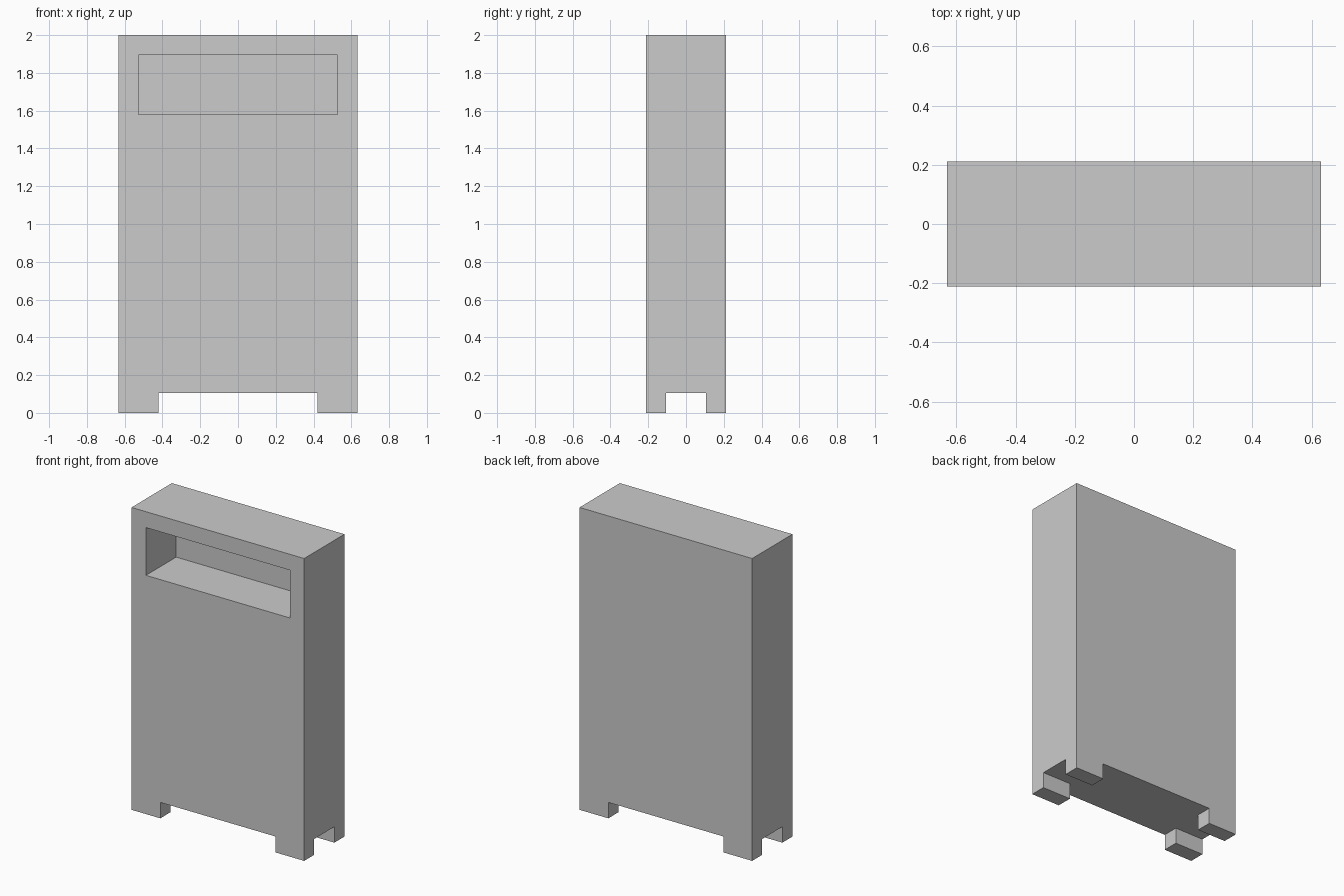
import bpy

if "Cube" in bpy.data.objects:
    bpy.data.objects.remove(bpy.data.objects["Cube"])

U = 2 / 19  # the whole design sits on a 19-unit-high grid


def box(name, x, y, z):
    """Axis-aligned box from (min, max) ranges in grid units."""
    ranges = (x, y, z)
    bpy.ops.mesh.primitive_cube_add(size=1, location=[(a + b) / 2 * U for a, b in ranges])
    obj = bpy.context.object
    obj.name = name
    obj.scale = [(b - a) * U for a, b in ranges]
    bpy.ops.object.transform_apply(location=True, rotation=False, scale=True)
    return obj


# Full cabinet block, feet included
cabinet = box("cabinet", (-6, 6), (-2, 2), (0, 19))

# Front recess, then two crossing channels below that leave four feet
cutters = [
    box("recess_cutter", (-5, 5), (-3, 1), (15, 18)),
    box("foot_gap_front_to_back", (-4, 4), (-3, 3), (-1, 1)),
    box("foot_gap_side_to_side", (-7, 7), (-1, 1), (-1, 1)),
]

bpy.context.view_layer.objects.active = cabinet
for cutter in cutters:
    cut = cabinet.modifiers.new(cutter.name, 'BOOLEAN')
    cut.operation = 'DIFFERENCE'
    cut.solver = 'EXACT'
    cut.object = cutter
    bpy.ops.object.modifier_apply(modifier=cut.name)
    bpy.data.objects.remove(cutter)
